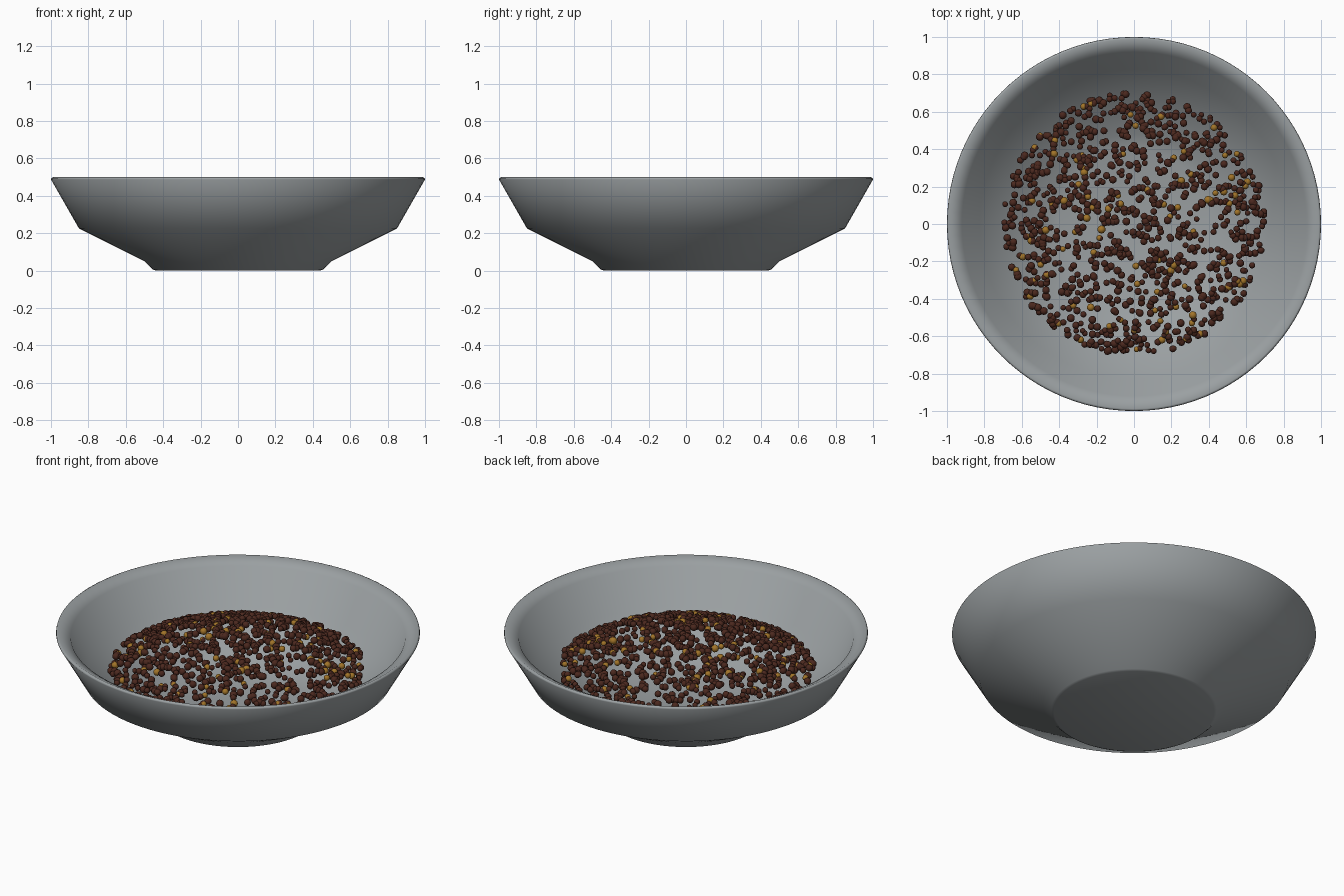
import bpy, bmesh, math, random
from mathutils import Matrix, Vector

random.seed(7)
default = bpy.data.objects.get("Cube")
if default:
    bpy.data.objects.remove(default, do_unlink=True)


def make_material(name, rgb):
    mat = bpy.data.materials.new(name)
    mat.use_nodes = True
    colour = (*rgb, 1)
    mat.diffuse_color = colour
    mat.node_tree.nodes["Principled BSDF"].inputs["Base Color"].default_value = colour
    return mat


def finish(bm, name, mat):
    mesh = bpy.data.meshes.new(name)
    bm.to_mesh(mesh)
    bm.free()
    obj = bpy.data.objects.new(name, mesh)
    bpy.context.collection.objects.link(obj)
    mesh.materials.append(mat)
    bpy.ops.object.select_all(action="DESELECT")
    obj.select_set(True)
    bpy.context.view_layer.objects.active = obj
    bpy.ops.object.shade_smooth_by_angle(angle=math.radians(60))


# Bowl: one profile spun around z, outside first, then over the sloping lip
profile = [(0, 0), (0.44, 0), (0.455, 0.006), (0.5, 0.05), (0.85, 0.225),
           (1, 0.487), (0.998, 0.495), (0.988, 0.5), (0.92, 0.465),
           (0.825, 0.265), (0.48, 0.09), (0.4, 0.06), (0, 0.055)]
bm = bmesh.new()
verts = [bm.verts.new((r, 0, z)) for r, z in profile]
edges = [bm.edges.new(pair) for pair in zip(verts, verts[1:])]
bmesh.ops.spin(bm, geom=verts + edges, cent=(0, 0, 0), axis=(0, 0, 1),
               angle=math.tau, steps=96, use_duplicate=False)
bmesh.ops.remove_doubles(bm, verts=bm.verts, dist=0.0005)
bmesh.ops.recalc_face_normals(bm, faces=bm.faces)
finish(bm, "bowl", make_material("slate_grey", (0.325, 0.35, 0.36)))

# Pellets: small balls scattered evenly over a shallow dome
DOME_RADIUS, DOME_TOP, HEAP_RADIUS = 1.61, 0.437, 0.7
MIN_COS = math.sqrt(1 - (HEAP_RADIUS / DOME_RADIUS) ** 2)


def dome_point():
    c = random.uniform(MIN_COS, 1)
    r = DOME_RADIUS * math.sqrt(1 - c * c)
    a = random.uniform(0, math.tau)
    return Vector((r * math.cos(a), r * math.sin(a), DOME_TOP - DOME_RADIUS * (1 - c)))


def scatter_pellets(name, count, mat):
    bm = bmesh.new()
    for _ in range(count):
        bmesh.ops.create_icosphere(bm, subdivisions=2, radius=random.uniform(0.015, 0.022),
                                   matrix=Matrix.Translation(dome_point()))
    finish(bm, name, mat)


scatter_pellets("brown_pellets", 1020, make_material("brown", (0.07, 0.021, 0.013)))
scatter_pellets("golden_pellets", 90, make_material("gold", (0.36, 0.175, 0.022)))
